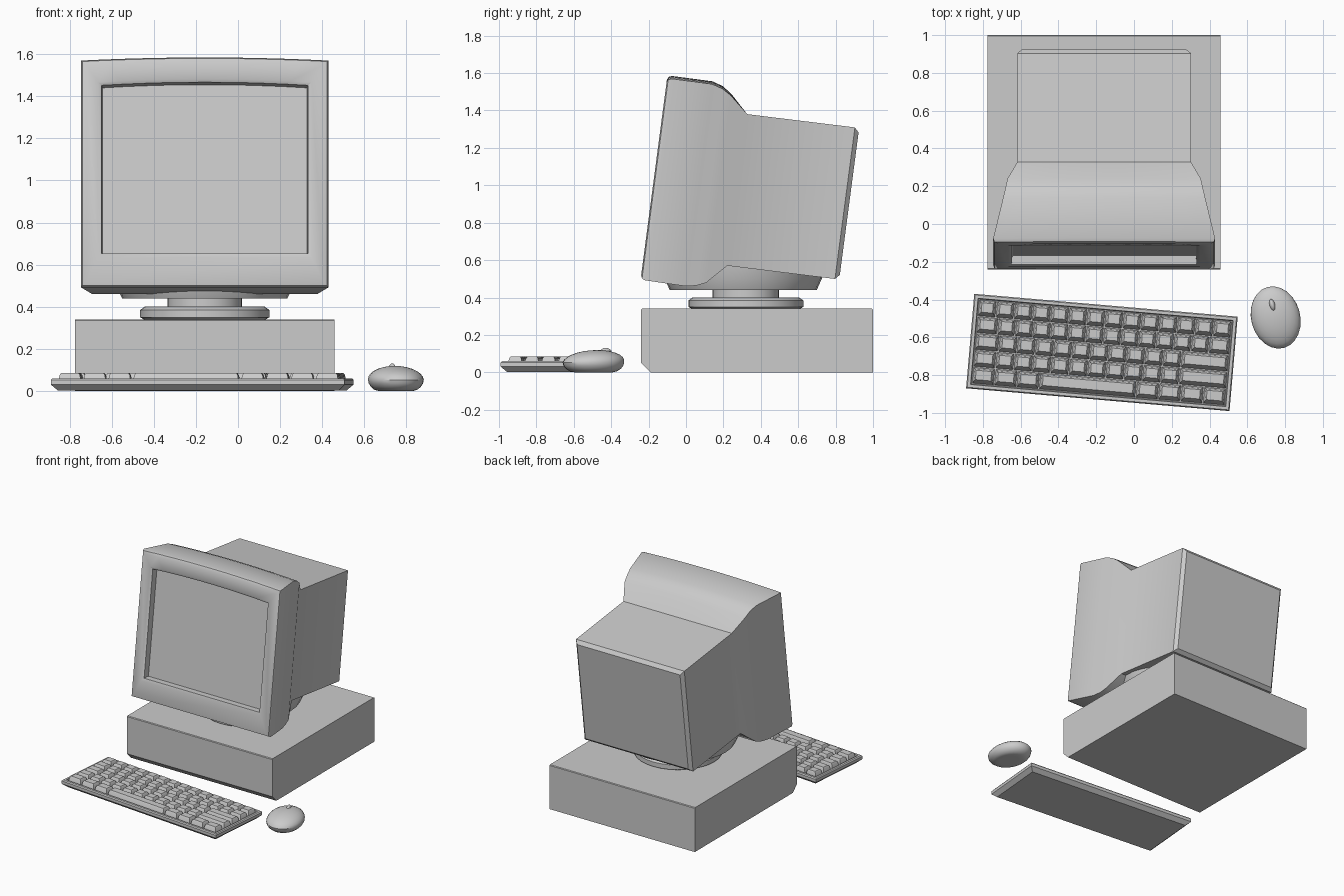
import bpy, bmesh, math
from mathutils import Matrix, Vector

if "Cube" in bpy.data.objects:
    bpy.data.objects.remove(bpy.data.objects["Cube"])

CX = -0.158  # centre line of case and monitor


def add(name, bm, loc=(0, 0, 0), rot=(0, 0, 0), angle=35):
    bmesh.ops.recalc_face_normals(bm, faces=bm.faces[:])
    me = bpy.data.meshes.new(name)
    bm.to_mesh(me)
    bm.free()
    ob = bpy.data.objects.new(name, me)
    bpy.context.collection.objects.link(ob)
    ob.location, ob.rotation_euler = loc, rot
    bpy.ops.object.select_all(action='DESELECT')
    ob.select_set(True)
    bpy.context.view_layer.objects.active = ob
    bpy.ops.object.shade_smooth_by_angle(angle=math.radians(angle))
    return ob


def loft(bm, rings):
    """Skin closed point rings and cap both ends."""
    loops = [[bm.verts.new(p) for p in r] for r in rings]
    n = len(loops[0])
    for a, b in zip(loops, loops[1:]):
        for i in range(n):
            j = (i + 1) % n
            bm.faces.new((a[i], a[j], b[j], b[i]))
    bm.faces.new(loops[0])
    bm.faces.new(loops[-1])


def rect(x, y, z, hx, hy):
    return [(x - hx, y - hy, z), (x + hx, y - hy, z), (x + hx, y + hy, z), (x - hx, y + hy, z)]


def lathe(name, profile, loc, n=32):
    bm = bmesh.new()
    loft(bm, [[(r * math.cos(2 * math.pi * i / n), r * math.sin(2 * math.pi * i / n), z)
               for i in range(n)] for r, z in profile])
    return add(name, bm, loc)


# Desktop case with an undercut front edge
bm = bmesh.new()
side = [(-0.24, 0.05), (-0.19, 0), (1, 0), (1, 0.335), (0.995, 0.34), (-0.235, 0.34), (-0.24, 0.335)]
loft(bm, [[(x, y, z) for y, z in side] for x in (CX - 0.617, CX + 0.617)])
add("computer_case", bm)

# Swivel stand
lathe("swivel_disc", [(0.29, 0.34), (0.307, 0.35), (0.307, 0.385), (0.285, 0.40)], (CX, 0.32, 0))
lathe("swivel_neck", [(0.178, 0.39), (0.178, 0.45)], (CX, 0.32, 0))
lathe("tilt_base", [(0.393, 0.44), (0.42, 0.50), (0.43, 0.58)], (CX, 0.306, 0))


# Monitor shell: rings of depth, bottom, top, half width, arch of the top edge
def monitor_ring(u, v0, v1, hw, arch, n=10):
    pts = [(-hw, u, v0), (hw, u, v0)]
    for i in range(n + 1):
        t = 1 - 2 * i / n
        pts.append((hw * t, u, v1 + arch * (1 - t * t)))
    return pts


shell = [
    (1.053, 0.165, 0.932, 0.437, 0),
    (1.030, 0.140, 0.957, 0.460, 0),
    (0.450, 0.135, 0.952, 0.460, 0),
    (0.350, 0.030, 1.040, 0.512, 0.010),
    (0.300, 0.008, 1.070, 0.522, 0.014),
    (0.242, -0.003, 1.087, 0.535, 0.015),
    (0.025, 0.000, 1.087, 0.5875, 0.015),
    (0.007, 0.007, 1.080, 0.581, 0.015),
    (0.000, 0.025, 1.063, 0.563, 0.015),
    (0.000, 0.140, 0.980, 0.508, 0.015),
    (0.008, 0.161, 0.966, 0.490, 0.015),
    (0.055, 0.166, 0.960, 0.486, 0.015),
]
bm = bmesh.new()
loft(bm, [monitor_ring(*r) for r in shell])
add("monitor", bm, (CX, -0.243, 0.495), (math.radians(-7.5), 0, 0))

# Keyboard tray with a sunken well
KLOC, KROT = (-0.17, -0.68, 0), (0, 0, math.radians(-4.95))
bm = bmesh.new()
loft(bm, [rect(0, 0, z, 0.70 - d, 0.251 - d) for z, d in
          ((0.003, 0.03), (0.03, 0), (0.052, 0), (0.06, 0.006), (0.06, 0.022), (0.035, 0.026))])
add("keyboard_tray", bm, KLOC, KROT)

# Keys: five rows of relative widths, front row last
rows = [
    [1] * 14,
    [1.2] + [1] * 12 + [1.2],
    [1.3] + [1] * 10 + [2.6],
    [1.2] + [1] * 10 + [2.6],
    [1.2] * 3 + [5.2] + [1.2] * 4,
]
W, D = 1.346, 0.448
bm = bmesh.new()
for r, widths in enumerate(rows):
    y = D / 2 - (r + 0.5) * D / 5
    x = -W / 2
    for w in widths:
        w *= W / sum(widths)
        c, hx, hy = x + w / 2, w / 2 - 0.003, D / 10 - 0.003
        loft(bm, [rect(c, y, 0.034, hx, hy),
                  rect(c, y + 0.003, 0.076, hx - 0.008, hy - 0.010),
                  rect(c, y + 0.003, 0.085, hx - 0.015, hy - 0.017)])
        x += w
add("keys", bm, KLOC, KROT, 40)

# Mouse body: ellipsoid flattened underneath, highest towards the front
MLOC, MROT = (0.75, -0.495, 0), (0, 0, math.radians(15))
bm = bmesh.new()
bmesh.ops.create_uvsphere(bm, u_segments=24, v_segments=14, radius=1)
for v in bm.verts:
    x, y, z = v.co
    y2 = y * 0.167 + (0.02 * z if z > 0 else 0)
    v.co = (x * 0.130, y2, max(0.0, 0.053 + z * (0.066 if z > 0 else 0.075)))
add("mouse_body", bm, MLOC, MROT)

# Mouse wheel
bm = bmesh.new()
bmesh.ops.create_uvsphere(bm, u_segments=16, v_segments=8, radius=1,
                          matrix=Matrix.Translation(Vector((0, 0.068, 0.105))) @ Matrix.Diagonal((0.016, 0.034, 0.026, 1)))
add("mouse_wheel", bm, MLOC, MROT)
